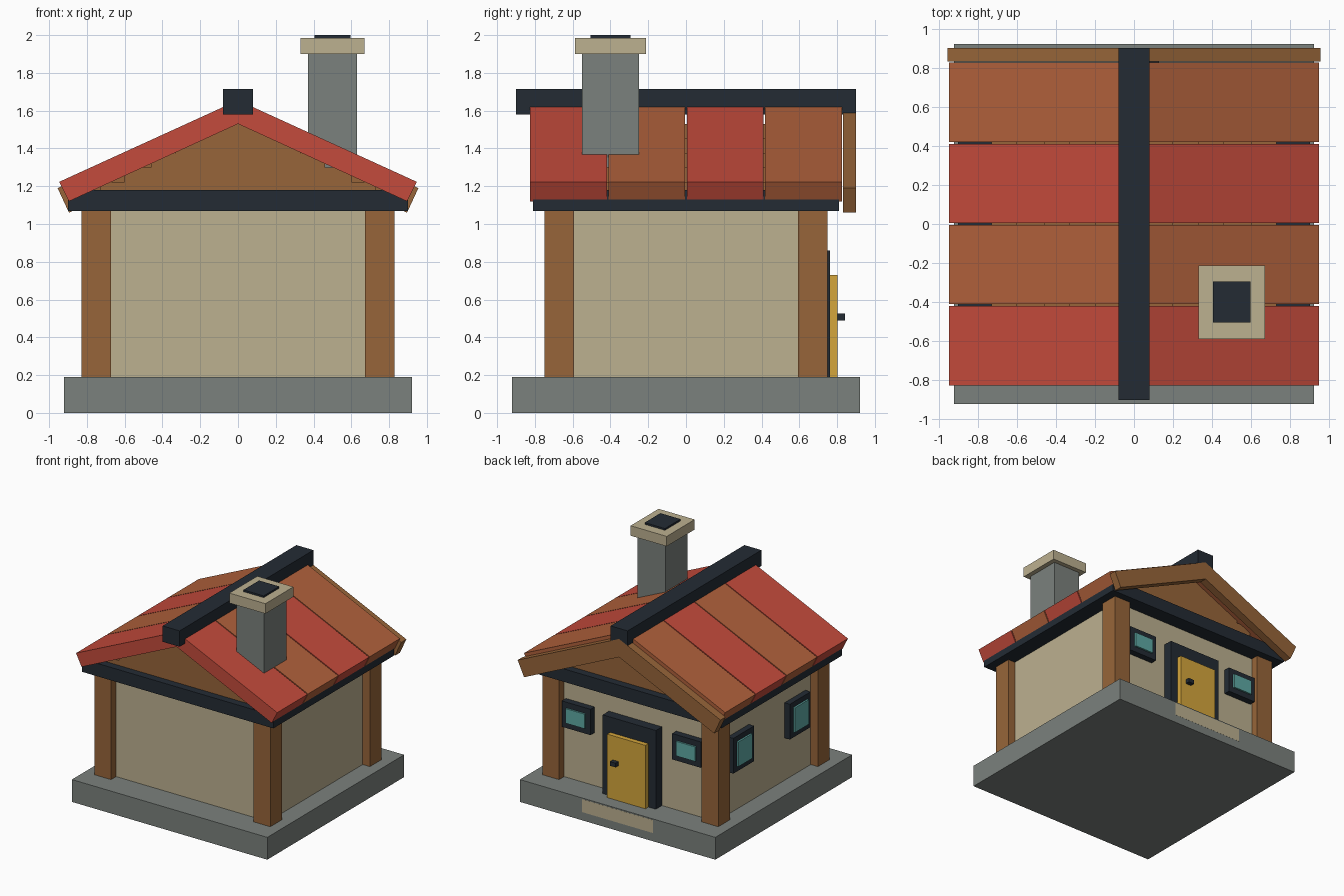
import bpy, bmesh

if "Cube" in bpy.data.objects:
    bpy.data.objects.remove(bpy.data.objects["Cube"])


def material(name, r, g, b):
    m = bpy.data.materials.new(name)
    m.diffuse_color = (*[(c / 255) ** 2.2 for c in (r, g, b)], 1)
    m.use_nodes = True
    m.node_tree.nodes["Principled BSDF"].inputs["Base Color"].default_value = m.diffuse_color
    return m


STONE = material("stone", 122, 128, 124)
PLASTER = material("plaster", 187, 175, 143)
WOOD = material("wood", 150, 101, 60)
DARK = material("dark_trim", 40, 47, 55)
RED = material("red_tile", 194, 76, 62)
ORANGE = material("orange_tile", 175, 97, 62)
YELLOW = material("door_yellow", 212, 165, 62)
GLASS = material("glass", 95, 168, 163)


def prism(name, profile, y0, y1, mat):
    """Extrude an x-z profile along y."""
    bm = bmesh.new()
    face = bm.faces.new([bm.verts.new((x, y0, z)) for x, z in profile])
    ext = bmesh.ops.extrude_face_region(bm, geom=[face])
    verts = [v for v in ext["geom"] if isinstance(v, bmesh.types.BMVert)]
    bmesh.ops.translate(bm, vec=(0, y1 - y0, 0), verts=verts)
    bmesh.ops.recalc_face_normals(bm, faces=bm.faces)
    mesh = bpy.data.meshes.new(name)
    bm.to_mesh(mesh)
    bm.free()
    mesh.materials.append(mat)
    ob = bpy.data.objects.new(name, mesh)
    bpy.context.collection.objects.link(ob)
    return ob


def box(name, x, y, z, mat):
    """Box from (min, max) ranges."""
    return prism(name, [(x[0], z[0]), (x[1], z[0]), (x[1], z[1]), (x[0], z[1])], y[0], y[1], mat)


def around(c, half):
    return (c - half, c + half)


# Foundation, walls, corner posts
box("foundation", (-.92, .92), (-.92, .92), (0, .19), STONE)
box("walls", (-.76, .76), (-.68, .68), (.18, 1.09), PLASTER)
for sx in (-1, 1):
    for sy in (-1, 1):
        box("corner_post", around(sx * .75, .078), around(sy * .67, .078), (.18, 1.08), WOOD)

# Eave slab and stepped gable filling
box("eave_beam", (-.90, .90), (-.81, .81), (1.07, 1.18), DARK)
for i, half in enumerate((.73, .60, .46, .33, .20)):
    z = 1.145 + i * .077
    box("gable_step", (-half, half), (-.745, .745), (z, z + .077), WOOD)

# Roof strips, alternating colours, and rear barge boards
for s in (-1, 1):
    roof = [(0, 1.655), (s * .947, 1.223), (s * .895, 1.12), (0, 1.53)]
    for i in range(4):
        y = -.6225 + i * .415
        box_y = around(y, .203)
        prism("roof_strip", roof, *box_y, (RED, ORANGE)[i % 2])
    board = [(0, 1.625), (s * .955, 1.19), (s * .895, 1.06), (0, 1.47)]
    prism("barge_board", board, .832, .90, WOOD)
box("ridge_beam", (-.08, .08), (-.90, .90), (1.58, 1.715), DARK)

# Chimney
box("chimney_stack", (.37, .63), (-.55, -.25), (1.30, 1.91), STONE)
box("chimney_cap", (.33, .67), (-.588, -.212), (1.90, 1.985), PLASTER)
box("chimney_flue", (.405, .595), (-.505, -.295), (1.95, 2.0), DARK)

# Door on the rear side with threshold
box("door_frame", (-.25, .25), (.66, .763), (.185, .86), DARK)
box("door", (-.18, .18), (.75, .803), (.188, .73), YELLOW)
box("door_knob", around(.10, .027), (.79, .842), (.49, .525), DARK)
box("threshold", (-.335, .335), (.70, .921), (.07, .18), PLASTER)

# Rear windows and left side windows
for s in (-1, 1):
    box("rear_window_frame", around(s * .52, .135), (.66, .735), around(.75, .11), DARK)
    box("rear_window_glass", around(s * .52, .09), (.72, .75), around(.75, .062), GLASS)
    box("side_window_frame", (-.81, -.74), around(s * .38, .14), around(.70, .15), DARK)
    box("side_window_glass", (-.825, -.79), around(s * .38, .093), around(.70, .105), GLASS)
